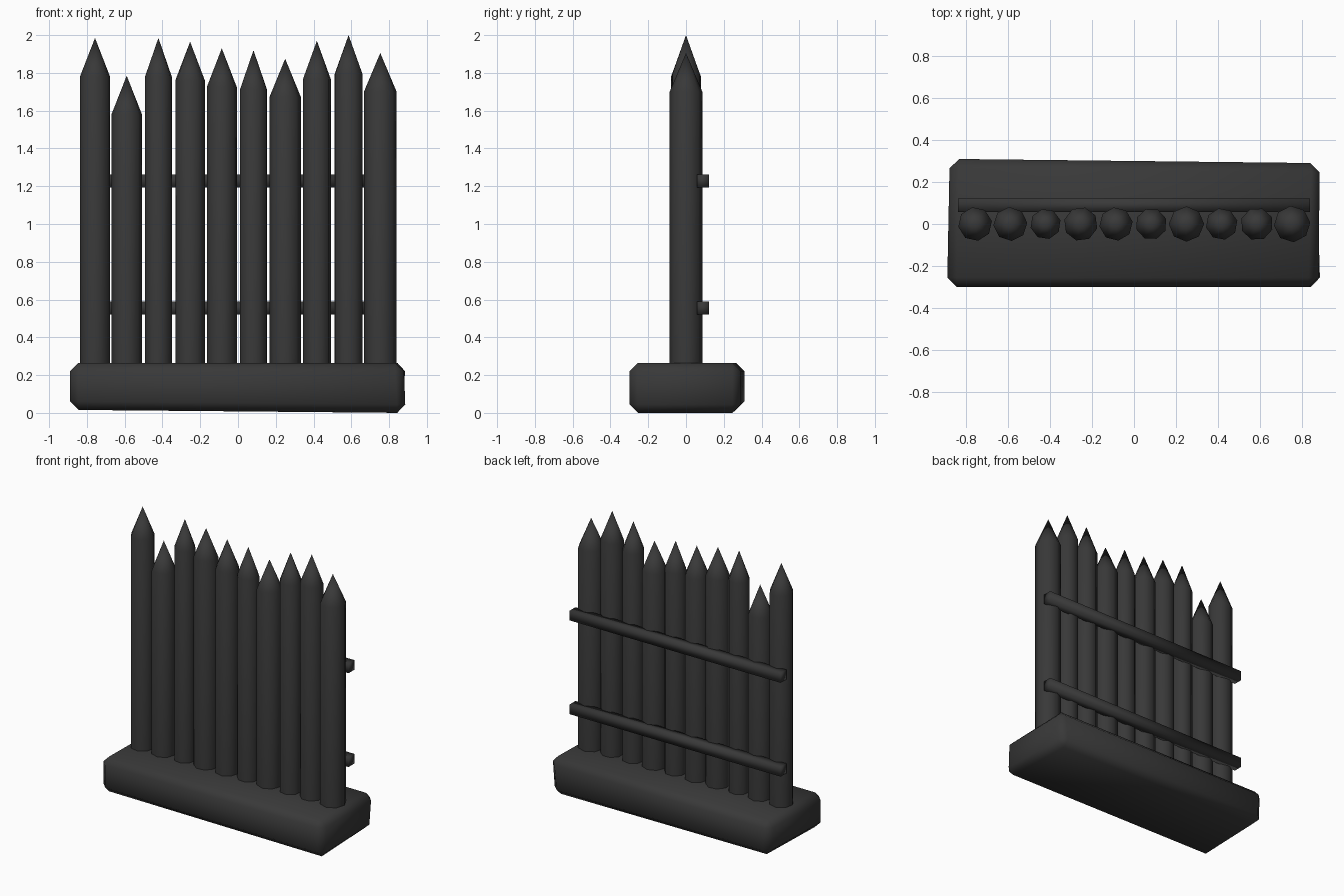
import bpy, bmesh, math
from mathutils import Vector

cube = bpy.data.objects.get("Cube")
if cube:
    bpy.data.objects.remove(cube, do_unlink=True)

GREY = (0.04, 0.04, 0.04, 1)
mat = bpy.data.materials.new("dark_grey")
mat.use_nodes = True
mat.diffuse_color = GREY
bsdf = mat.node_tree.nodes["Principled BSDF"]
bsdf.inputs["Base Color"].default_value = GREY
bsdf.inputs["Roughness"].default_value = 0.8


def finish(name, bm, angle):
    """Turn a bmesh into a smooth-shaded object with edges sharper than angle kept."""
    bmesh.ops.recalc_face_normals(bm, faces=bm.faces)
    mesh = bpy.data.meshes.new(name)
    bm.to_mesh(mesh)
    bm.free()
    mesh.materials.append(mat)
    obj = bpy.data.objects.new(name, mesh)
    bpy.context.collection.objects.link(obj)
    bpy.ops.object.select_all(action='DESELECT')
    obj.select_set(True)
    bpy.context.view_layer.objects.active = obj
    bpy.ops.object.shade_smooth_by_angle(angle=math.radians(angle))
    return obj


# Base: a slightly uneven block with broad chamfers
bm = bmesh.new()
bmesh.ops.create_cube(bm, size=1)
corners = {  # (x side, y side): bottom x, top x, y
    (-1, -1): (-0.89, -0.89, -0.30), (1, -1): (0.89, 0.875, -0.30),
    (-1, 1): (-0.87, -0.88, 0.31), (1, 1): (0.865, 0.89, 0.29)}
for v in bm.verts:
    sx, sy, top = math.copysign(1, v.co.x), math.copysign(1, v.co.y), v.co.z > 0
    low_x, high_x, y = corners[(sx, sy)]
    v.co = Vector((high_x if top else low_x, y, 0.265 if top else 0.008 - 0.008 * sx))
bmesh.ops.bevel(bm, geom=bm.edges[:], offset=0.045, segments=1, affect='EDGES')
finish("base", bm, 60)

# Stakes: eight-sided posts with pointed tops (tip height, radius, turn in degrees)
SIDES = 8
stakes = [(1.985, .081, 10), (1.785, .081, 4), (1.985, .073, 14), (1.965, .081, 30),
          (1.93, .080, 8), (1.92, .075, 20), (1.875, .084, 0), (1.97, .076, 12),
          (2.0, .078, 25), (1.905, .087, 5)]
for i, (tip, radius, turn) in enumerate(stakes):
    bm = bmesh.new()
    x = -0.757 + 0.1678 * i
    rings = []
    for z in (0.2, tip - 0.205):
        ring = []
        for k in range(SIDES):
            a = math.tau * k / SIDES + math.radians(turn)
            ring.append(bm.verts.new((x + radius * math.cos(a), radius * math.sin(a), z)))
        rings.append(ring)
    low, high = rings
    point = bm.verts.new((x, 0, tip))
    bm.faces.new(low)
    for k in range(SIDES):
        n = (k + 1) % SIDES
        bm.faces.new((low[k], low[n], high[n], high[k]))
        bm.faces.new((high[k], high[n], point))
    finish(f"stake_{i + 1}", bm, 60)

# Rails: two soft-shaded beams along the back
for name, z in (("lower_rail", 0.555), ("upper_rail", 1.228)):
    bm = bmesh.new()
    bmesh.ops.create_cube(bm, size=1)
    bmesh.ops.scale(bm, vec=(1.675, 0.065, 0.07), verts=bm.verts)
    bmesh.ops.translate(bm, vec=(0, 0.09, z), verts=bm.verts)
    finish(name, bm, 120)
